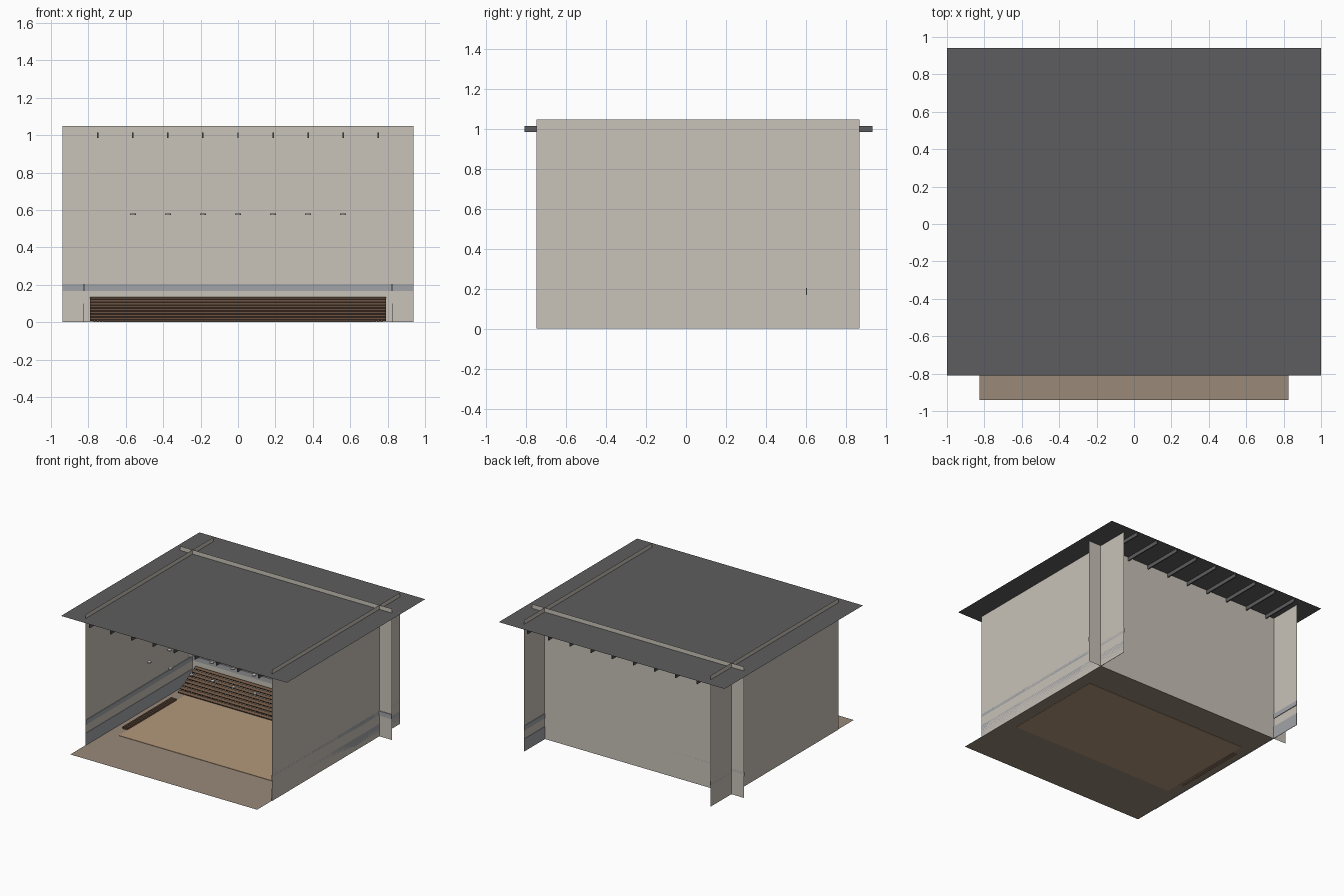
import bpy, bmesh, math
from mathutils import Matrix, Vector

if "Cube" in bpy.data.objects:
    bpy.data.objects.remove(bpy.data.objects["Cube"])


def material(name, r, g, b):
    m = bpy.data.materials.new(name)
    m.diffuse_color = (r, g, b, 1)
    m.use_nodes = True
    m.node_tree.nodes["Principled BSDF"].inputs["Base Color"].default_value = m.diffuse_color
    return m


WALL = material("plaster", 0.58, 0.54, 0.48)
ROOF = material("roof_grey", 0.11, 0.11, 0.115)
FLOOR = material("floor_tan", 0.32, 0.25, 0.19)
MAT = material("mat_tan", 0.45, 0.32, 0.20)
WOOD = material("dark_wood", 0.15, 0.09, 0.055)
TRIM = material("trim_grey", 0.36, 0.37, 0.39)
LAMP = material("lamp_white", 0.8, 0.8, 0.78)


def finish(name, bm, mat):
    me = bpy.data.meshes.new(name)
    bm.to_mesh(me)
    bm.free()
    me.materials.append(mat)
    ob = bpy.data.objects.new(name, me)
    bpy.context.collection.objects.link(ob)
    return ob


def sheet(name, corners, mat):
    bm = bmesh.new()
    bm.faces.new([bm.verts.new(c) for c in corners])
    return finish(name, bm, mat)


def box(name, x, y, z, mat, tilt=0):
    """Box from (min, max) ranges, optionally tilted about x."""
    bm = bmesh.new()
    size = Vector((x[1] - x[0], y[1] - y[0], z[1] - z[0]))
    bmesh.ops.create_cube(bm, size=1, matrix=Matrix.Diagonal(size.to_4d()))
    ob = finish(name, bm, mat)
    ob.location = (sum(x) / 2, sum(y) / 2, sum(z) / 2)
    ob.rotation_euler.x = tilt
    return ob


SIDE, BACK, TOP = 0.827, 0.607, 1.05

# Floor and central mat
sheet("floor", [(-SIDE, -0.94, 0.003), (SIDE, -0.94, 0.003),
                (SIDE, BACK, 0.003), (-SIDE, BACK, 0.003)], FLOOR)
box("mat", (-0.725, 0.725), (-0.475, 0.36), (0, 0.006), MAT)

# Crossing wall sheets
sheet("back_wall", [(-0.937, BACK, 0), (0.937, BACK, 0),
                    (0.937, BACK, TOP), (-0.937, BACK, TOP)], WALL)
for s, label in ((-1, "left"), (1, "right")):
    x = s * SIDE
    sheet(label + "_wall", [(x, -0.75, 0), (x, 0.87, 0),
                            (x, 0.87, TOP), (x, -0.75, TOP)], WALL)
    # Trim on the inner side of the wall
    inner = sorted((x, x - s * 0.005))
    box(label + "_wall_trim", inner, (-0.75, 0.87), (0.168, 0.205), TRIM)
    box(label + "_skirting", sorted((x, x - s * 0.003)), (-0.75, 0.87), (0, 0.1), TRIM)
    # Low side slats
    for i in range(3):
        cx = s * (0.733 + 0.017 * i)
        box(f"{label}_side_slat_{i}", (cx - 0.006, cx + 0.006),
            (-0.36, 0.26), (0.003, 0.018), WOOD)
box("back_wall_trim", (-0.937, 0.937), (BACK - 0.006, BACK), (0.168, 0.205), TRIM)

# Sloping slatted backrest along the back wall
low, high, count = Vector((0, 0.38, 0.015)), Vector((0, 0.583, 0.126)), 8
slope = math.atan2(high.z - low.z, high.y - low.y)
for i in range(count):
    p = low.lerp(high, i / (count - 1))
    box(f"backrest_slat_{i}", (-0.79, 0.79), (p.y - 0.0115, p.y + 0.0115),
        (p.z - 0.005, p.z + 0.005), WOOD, slope)

# Roof sheet and rafters below it
sheet("roof", [(-1, -0.81, 1.016), (1, -0.81, 1.016),
               (1, 0.94, 1.016), (-1, 0.94, 1.016)], ROOF)
for i in range(9):
    x = (i - 4) * 0.1875
    box(f"rafter_{i}", (x - 0.004, x + 0.004), (-0.81, 0.935), (0.985, 1.015), ROOF)

# Grid of small hanging lamp discs
for i in range(7):
    for j in range(3):
        bm = bmesh.new()
        bmesh.ops.create_cone(bm, cap_ends=True, segments=16,
                              radius1=0.016, radius2=0.016, depth=0.008)
        lamp = finish(f"lamp_disc_{i}_{j}", bm, LAMP)
        lamp.location = ((i - 3) * 0.1875, -0.32 + 0.255 * j, 0.576)
